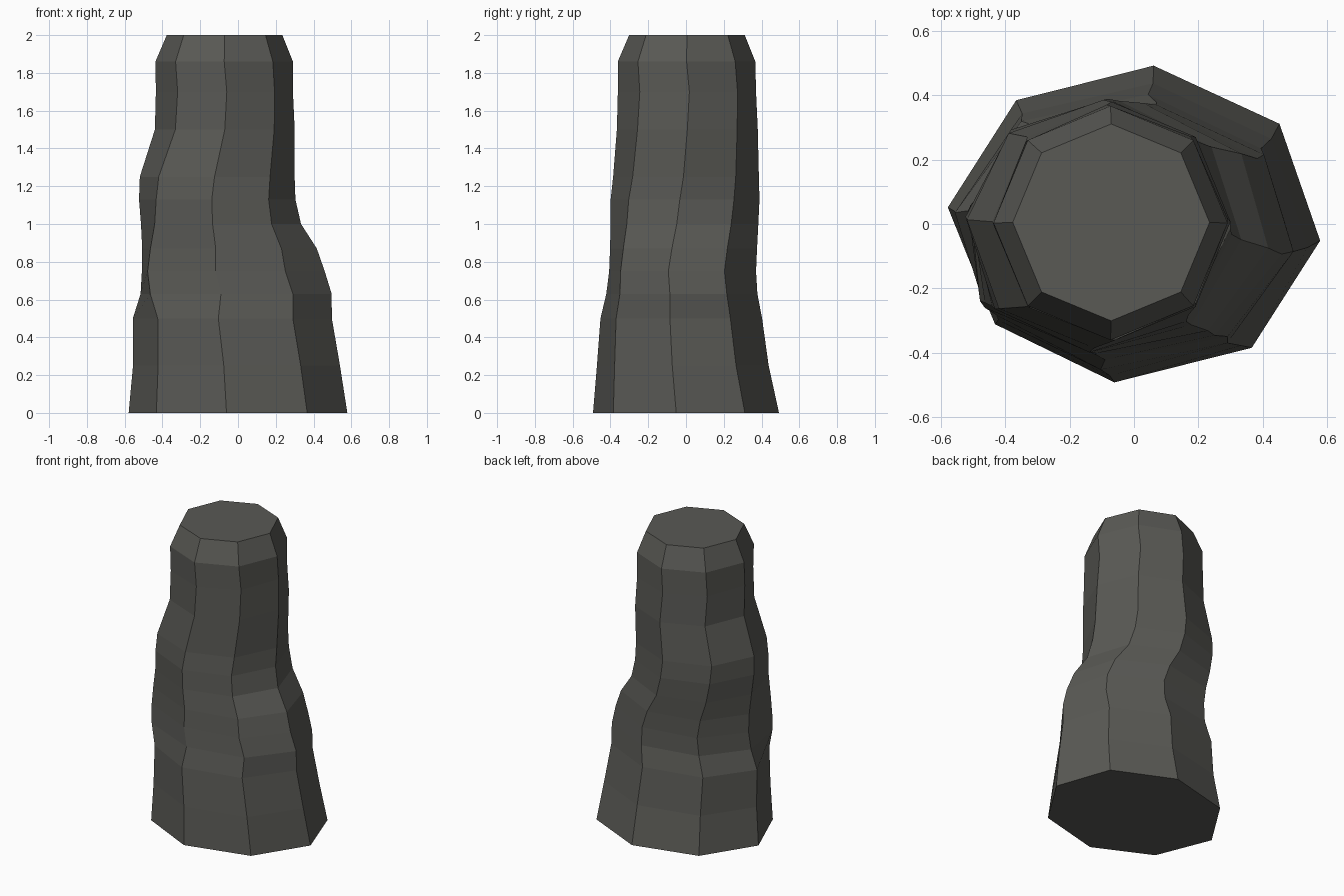
import bpy, bmesh, math

# Rock pillar: stacked eight-sided elliptical rings that drift and twist
SIDES = 8
# z, centre x, centre y, radius x, radius y, twist in degrees, front-left bulge
RINGS = [
    (0.00,  0.000,  0.000, 0.582, 0.495, -6,  0.02),
    (0.25, -0.008, -0.017, 0.552, 0.458, -7,  0.02),
    (0.50, -0.030, -0.025, 0.532, 0.432, -8,  0.03),
    (0.63, -0.010, -0.022, 0.512, 0.405, -9, -0.04),
    (0.75, -0.025, -0.018, 0.493, 0.396, -11, -0.045),
    (0.87, -0.045, -0.013, 0.468, 0.394, -9, -0.04),
    (1.00, -0.090, -0.008, 0.426, 0.393, -6, -0.02),
    (1.13, -0.110, -0.005, 0.415, 0.395, -4, -0.01),
    (1.25, -0.110,  0.000, 0.410, 0.386, -2, -0.01),
    (1.50, -0.070,  0.007, 0.370, 0.373,  0,  0.0),
    (1.70, -0.072,  0.005, 0.363, 0.366,  2,  0.0),
    (1.86, -0.073,  0.003, 0.364, 0.364,  0,  0.0),
    (2.00, -0.071,  0.005, 0.306, 0.306,  0,  0.0),
]
FRONT_LEFT = 5

bm = bmesh.new()
loops = []
for z, cx, cy, rx, ry, twist, bulge in RINGS:
    loop = []
    for i in range(SIDES):
        a = math.radians(twist) + i * math.tau / SIDES
        x = cx + rx * math.cos(a) + (bulge if i == FRONT_LEFT else 0)
        loop.append(bm.verts.new((x, cy + ry * math.sin(a), z)))
    loops.append(loop)

# Walls between neighbouring rings
for low, high in zip(loops, loops[1:]):
    for i in range(SIDES):
        j = (i + 1) % SIDES
        bm.faces.new((low[i], low[j], high[j], high[i]))

# Flat base and top
bm.faces.new(loops[0][::-1])
bm.faces.new(loops[-1])
bmesh.ops.recalc_face_normals(bm, faces=bm.faces)

mesh = bpy.data.meshes.new("rock_pillar")
bm.to_mesh(mesh)
bm.free()

# Dark stone colour
stone = bpy.data.materials.new("dark grey stone")
stone.diffuse_color = (0.1, 0.1, 0.09, 1)
mesh.materials.append(stone)

pillar = bpy.data.objects.new("rock_pillar", mesh)
bpy.context.collection.objects.link(pillar)
